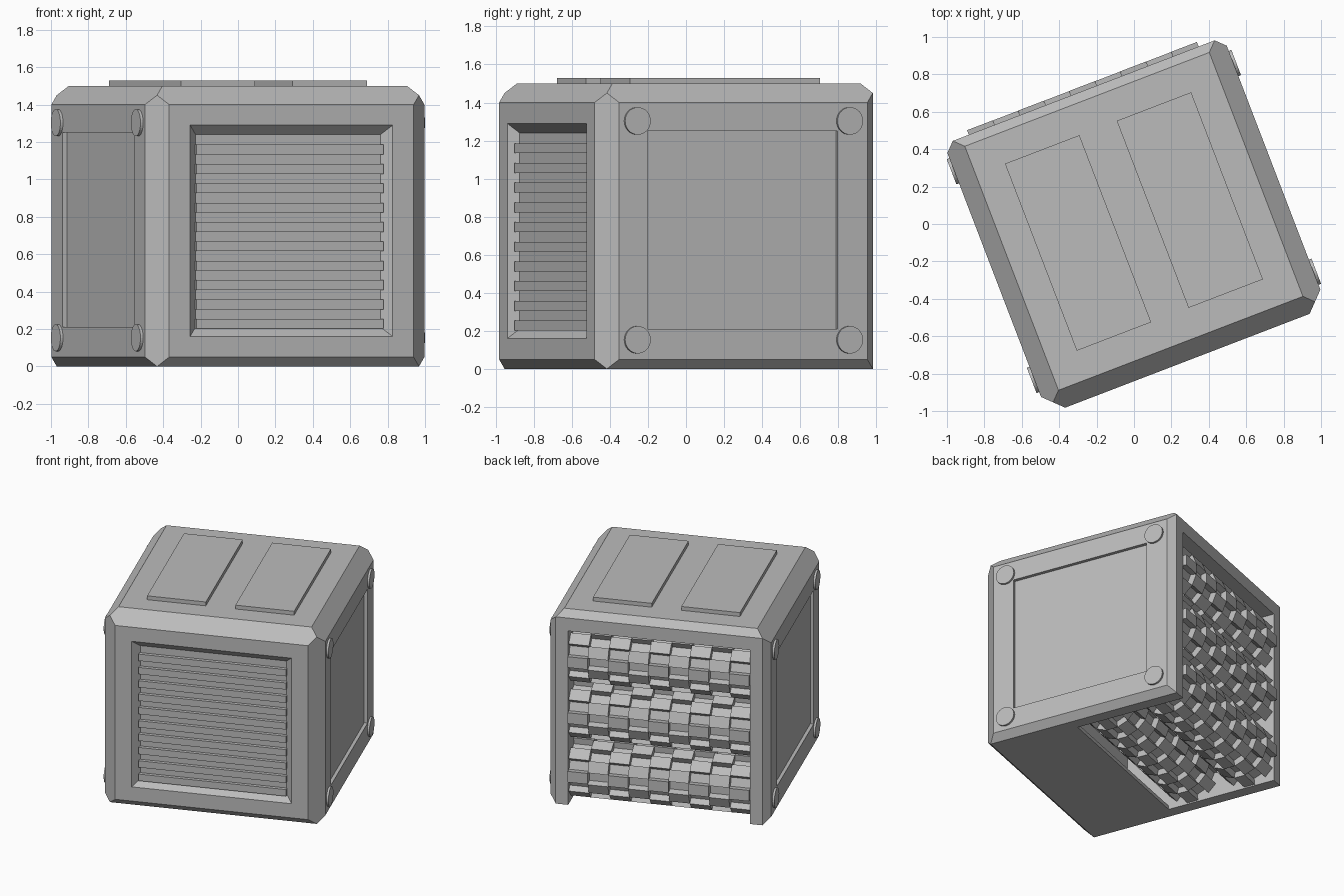
import bpy, bmesh, math
from itertools import combinations, product
from mathutils import Matrix, Vector

if "Cube" in bpy.data.objects:
    bpy.data.objects.remove(bpy.data.objects["Cube"])

grey = bpy.data.materials.new("plain_grey")
grey.use_nodes = True
grey.diffuse_color = (0.5, 0.5, 0.5, 1)
grey.node_tree.nodes["Principled BSDF"].inputs["Base Color"].default_value = (0.5, 0.5, 0.5, 1)

# The whole machine is turned about the vertical axis
TURN = Matrix.Translation((0.006, -0.003, 0)) @ Matrix.Rotation(math.radians(21), 4, 'Z')


def make(name, bm):
    bmesh.ops.recalc_face_normals(bm, faces=bm.faces[:])
    mesh = bpy.data.meshes.new(name)
    bm.to_mesh(mesh)
    bm.free()
    mesh.materials.append(grey)
    ob = bpy.data.objects.new(name, mesh)
    ob.matrix_world = TURN
    bpy.context.scene.collection.objects.link(ob)
    return ob


def add_box(bm, lo, hi):
    lo, hi = Vector(lo), Vector(hi)
    m = Matrix.Translation((lo + hi) / 2) @ Matrix.Diagonal((*(hi - lo), 1))
    return bmesh.ops.create_cube(bm, size=1, matrix=m)["verts"]


def box(name, lo, hi):
    bm = bmesh.new()
    add_box(bm, lo, hi)
    return make(name, bm)


def slice_off(bm, point, normal):
    geom = bm.verts[:] + bm.edges[:] + bm.faces[:]
    bmesh.ops.bisect_plane(bm, geom=geom, dist=1e-5, plane_co=point,
                           plane_no=normal, clear_outer=True)
    bmesh.ops.holes_fill(bm, edges=[e for e in bm.edges if e.is_boundary])
    bmesh.ops.remove_doubles(bm, verts=bm.verts[:], dist=1e-4)


# Housing: box with mitred chamfers, trimmed flat at the bottom and back
LO, HI, CHAMFER = (-0.8, -0.78, -0.05), (0.8, 0.817, 1.5), 0.1
bm = bmesh.new()
add_box(bm, LO, HI)
for a, b in combinations(range(3), 2):
    for sa, sb in product((-1, 1), repeat=2):
        n, p = Vector(), Vector()
        n[a], n[b] = sa, sb
        p[a] = (HI if sa > 0 else LO)[a] - sa * CHAMFER
        p[b] = (HI if sb > 0 else LO)[b]
        slice_off(bm, p, n.normalized())
slice_off(bm, (0, 0, 0), (0, 0, -1))
slice_off(bm, (0, 0.767, 0), (0, 1, 0))
housing = make("housing", bm)

# Cutters: inner chamber, floor opening, side panels, bevelled front window
cutters = [box("chamber_cutter", (-0.66, -0.41, 0.03), (0.66, 1.2, 1.35)),
           box("floor_cutter", (-0.66, -0.08, -0.3), (0.66, 1.2, 0.2))]
for s in (-1, 1):
    x = sorted((s * 0.775, s * 1.0))
    cutters.append(box("side_panel_cutter", (x[0], -0.52, 0.21), (x[1], 0.55, 1.25)))
bm = bmesh.new()
for v in add_box(bm, (-0.63, -0.83, 0.11), (0.63, -0.73, 1.34)):
    if v.co.y > -0.78:
        v.co.x -= math.copysign(0.1, v.co.x)
        v.co.z -= math.copysign(0.1, v.co.z - 0.725)
cutters.append(make("window_cutter", bm))

for c in cutters:
    mod = housing.modifiers.new("cut", 'BOOLEAN')
    mod.operation, mod.solver, mod.object = 'DIFFERENCE', 'EXACT', c
    c.hide_render = True
bpy.context.view_layer.update()
graph = bpy.context.evaluated_depsgraph_get()
cut_mesh = bpy.data.meshes.new_from_object(housing.evaluated_get(graph))
housing.modifiers.clear()
housing.data = cut_mesh
for c in cutters:
    bpy.data.objects.remove(c)

# Front grille bars
bm = bmesh.new()
for i in range(10):
    z = 0.228 + i * 0.1035
    add_box(bm, (-0.535, -0.757, z - 0.026), (0.535, -0.72, z + 0.026))
make("front_grille_bars", bm)

# Raised lid plates
for s, side in ((-1, "right"), (1, "left")):
    x = sorted((s * 0.107, s * 0.533))
    box(side + "_lid_plate", (x[0], -0.518, 1.495), (x[1], 0.553, 1.53))

# Round bolts at the corners of both sides
for s, side in ((-1, "right"), (1, "left")):
    bm = bmesh.new()
    for y, z in product((-0.58, 0.615), (0.153, 1.303)):
        m = Matrix.Translation((s * 0.8, y, z)) @ Matrix.Rotation(math.pi / 2, 4, 'Y')
        bmesh.ops.create_cone(bm, cap_ends=True, segments=32, radius1=0.072,
                              radius2=0.072, depth=0.03, matrix=m)
    make(side + "_bolts", bm)


# Crusher rollers: stacked toothed wheels, every second one turned half a tooth
def add_wheel(bm, x0, x1, cy, cz, phase, teeth=8):
    ring = []
    for i in range(teeth):
        for r, off in ((0.178, -0.27), (0.225, -0.24), (0.225, 0.24), (0.178, 0.27)):
            a = (i + off + phase) * math.tau / teeth
            ring.append((cy + r * math.cos(a), cz + r * math.sin(a)))
    ends = [[bm.verts.new((x, *p)) for p in ring] for x in (x0, x1)]
    for end in ends:
        bm.faces.new(end)
    for i in range(len(ring)):
        j = (i + 1) % len(ring)
        bm.faces.new((ends[0][i], ends[0][j], ends[1][j], ends[1][i]))


WHEELS, WIDTH = 9, 1.316
for col, y in (("rear", 0.572), ("inner", 0.115)):
    for row, z in (("lower", 0.23), ("middle", 0.685), ("upper", 1.12)):
        bm = bmesh.new()
        for k in range(WHEELS):
            x = -WIDTH / 2 + k * WIDTH / WHEELS
            add_wheel(bm, x, x + WIDTH / WHEELS, y, z, 0.5 * (k % 2))
        make(f"{col}_{row}_roller", bm)
